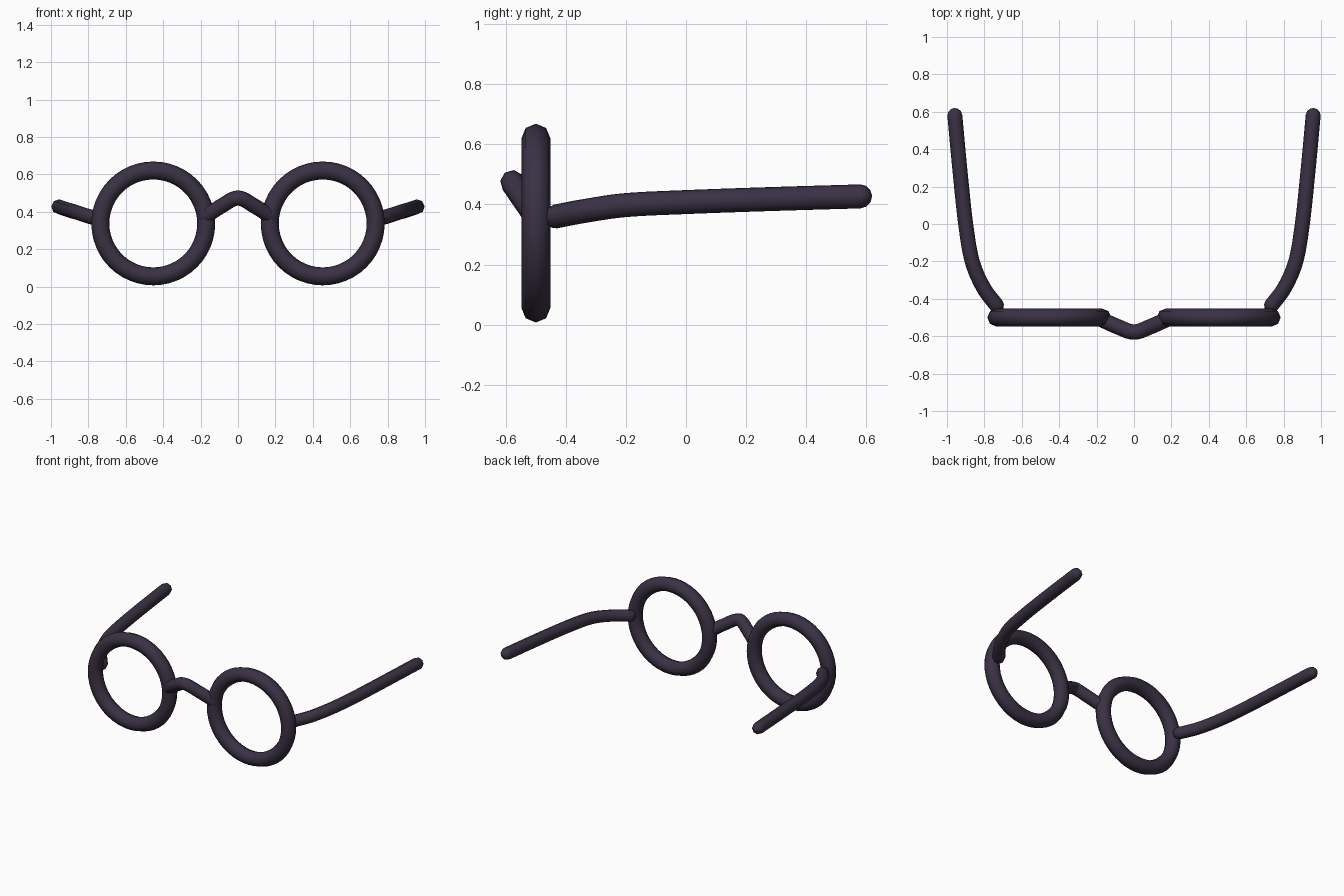
import bpy
import math
from mathutils import Vector

cube = bpy.data.objects.get("Cube")
if cube:
    bpy.data.objects.remove(cube, do_unlink=True)

COLOR = (0.042, 0.031, 0.058, 1)
frame_mat = bpy.data.materials.new("dark plum")
frame_mat.use_nodes = True
frame_mat.diffuse_color = COLOR
bsdf = next(n for n in frame_mat.node_tree.nodes if n.type == 'BSDF_PRINCIPLED')
bsdf.inputs["Base Color"].default_value = COLOR
bsdf.inputs["Roughness"].default_value = 0.6


def smooth_path(pts, steps=6):
    """Catmull-Rom samples through the given points."""
    p = [Vector(q) for q in pts]
    p = [2 * p[0] - p[1]] + p + [2 * p[-1] - p[-2]]
    out = []
    for a, b, c, d in zip(p, p[1:], p[2:], p[3:]):
        for i in range(steps):
            t = i / steps
            out.append(0.5 * (2 * b + (c - a) * t + (2 * a - 5 * b + 4 * c - d) * t**2
                              + (3 * b - a - 3 * c + d) * t**3))
    return out + [p[-2]]


def finish(obj, name):
    obj.name = obj.data.name = name
    obj.data.materials.clear()
    obj.data.materials.append(frame_mat)
    for poly in obj.data.polygons:
        poly.use_smooth = True


def tube(name, pts, radius):
    """Eight-sided wire with rounded ends along a smooth path."""
    path = smooth_path(pts)
    start = (path[0] - path[1]).normalized()
    end = (path[-1] - path[-2]).normalized()
    rings = [(q, 1) for q in path]
    for sin, cos in ((0.5, 0.87), (0.87, 0.5), (1, 0.02)):
        rings.insert(0, (path[0] + start * radius * sin, cos))
        rings.append((path[-1] + end * radius * sin, cos))
    curve = bpy.data.curves.new(name, 'CURVE')
    curve.dimensions = '3D'
    curve.bevel_depth = radius
    curve.bevel_resolution = 2
    curve.use_fill_caps = True
    spline = curve.splines.new('POLY')
    spline.points.add(len(rings) - 1)
    for point, (co, r) in zip(spline.points, rings):
        point.co = (*co, 1)
        point.radius = r
    # Turn the wire into a plain mesh
    temp = bpy.data.objects.new(name + "_path", curve)
    bpy.context.collection.objects.link(temp)
    graph = bpy.context.evaluated_depsgraph_get()
    mesh = bpy.data.meshes.new_from_object(temp.evaluated_get(graph))
    bpy.data.objects.remove(temp, do_unlink=True)
    obj = bpy.data.objects.new(name, mesh)
    bpy.context.collection.objects.link(obj)
    finish(obj, name)


# Round rims and swept temple arms, one pair per side
ARM = [(0.735, -0.435, 0.36), (0.805, -0.34, 0.378), (0.865, -0.2, 0.398),
       (0.9, 0, 0.408), (0.93, 0.28, 0.418), (0.958, 0.58, 0.427)]
for side, sx in (("left", 1), ("right", -1)):
    bpy.ops.mesh.primitive_torus_add(
        major_radius=0.283, minor_radius=0.048, major_segments=48, minor_segments=8,
        location=(sx * 0.453, -0.5, 0.338), rotation=(math.pi / 2, 0, 0))
    finish(bpy.context.object, side + "_rim")
    tube(side + "_temple_arm", [(sx * x, y, z) for x, y, z in ARM], 0.04)

# Arched nose bridge
half = [(0.175, -0.51, 0.375), (0.09, -0.548, 0.43)]
tube("nose_bridge", [(-x, y, z) for x, y, z in half] + [(0, -0.578, 0.474)] + half[::-1], 0.041)
